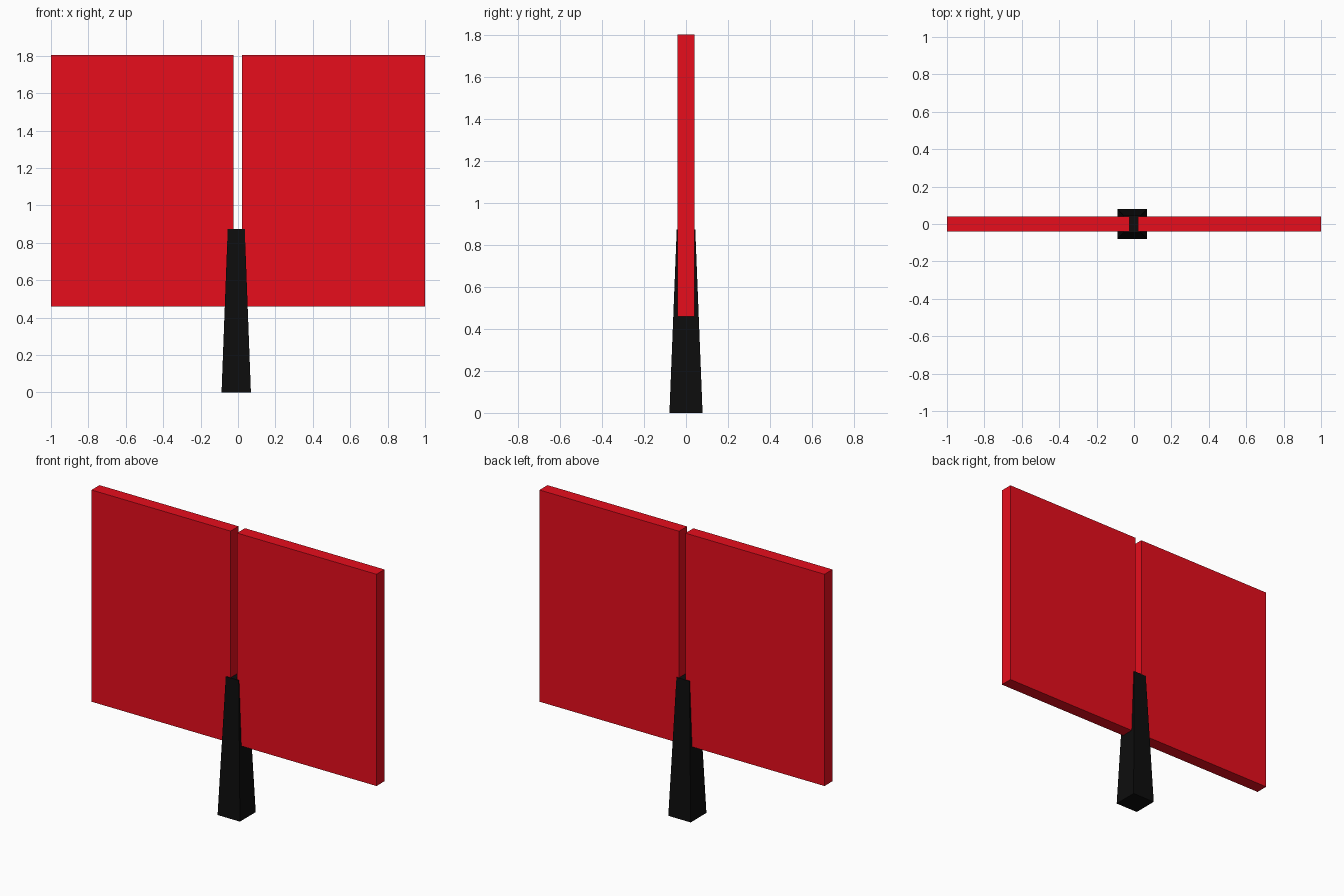
import bpy, bmesh

if "Cube" in bpy.data.objects:
    bpy.data.objects.remove(bpy.data.objects["Cube"])


def material(name, color):
    m = bpy.data.materials.new(name)
    m.diffuse_color = color
    m.use_nodes = True
    m.node_tree.nodes["Principled BSDF"].inputs["Base Color"].default_value = m.diffuse_color
    return m


def block(name, x, y, z, mat, top_scale=(1, 1)):
    """Box spanning x, y, z ranges; its top face may be tapered."""
    bm = bmesh.new()
    bmesh.ops.create_cube(bm, size=1)
    for v in bm.verts:
        top = v.co.z > 0
        v.co.x *= (x[1] - x[0]) * (top_scale[0] if top else 1)
        v.co.y *= (y[1] - y[0]) * (top_scale[1] if top else 1)
        v.co.z *= z[1] - z[0]
    mesh = bpy.data.meshes.new(name)
    bm.to_mesh(mesh)
    bm.free()
    mesh.materials.append(mat)
    ob = bpy.data.objects.new(name, mesh)
    ob.location = [(r[0] + r[1]) / 2 for r in (x, y, z)]
    bpy.context.collection.objects.link(ob)
    return ob


red = material("red", (0.8, 0.004, 0.012, 1))
black = material("black", (0.004, 0.004, 0.004, 1))

# Two flat panels with a narrow slot between them
for name, x in (("left_panel", (-1.0, -0.024)), ("right_panel", (0.021, 1.0))):
    block(name, x, (-0.04, 0.04), (0.46, 1.803), red)

# Tapered post, slightly left of centre
block("post", (-0.088, 0.069), (-0.079, 0.079), (0, 0.874), black, (0.58, 0.56))
